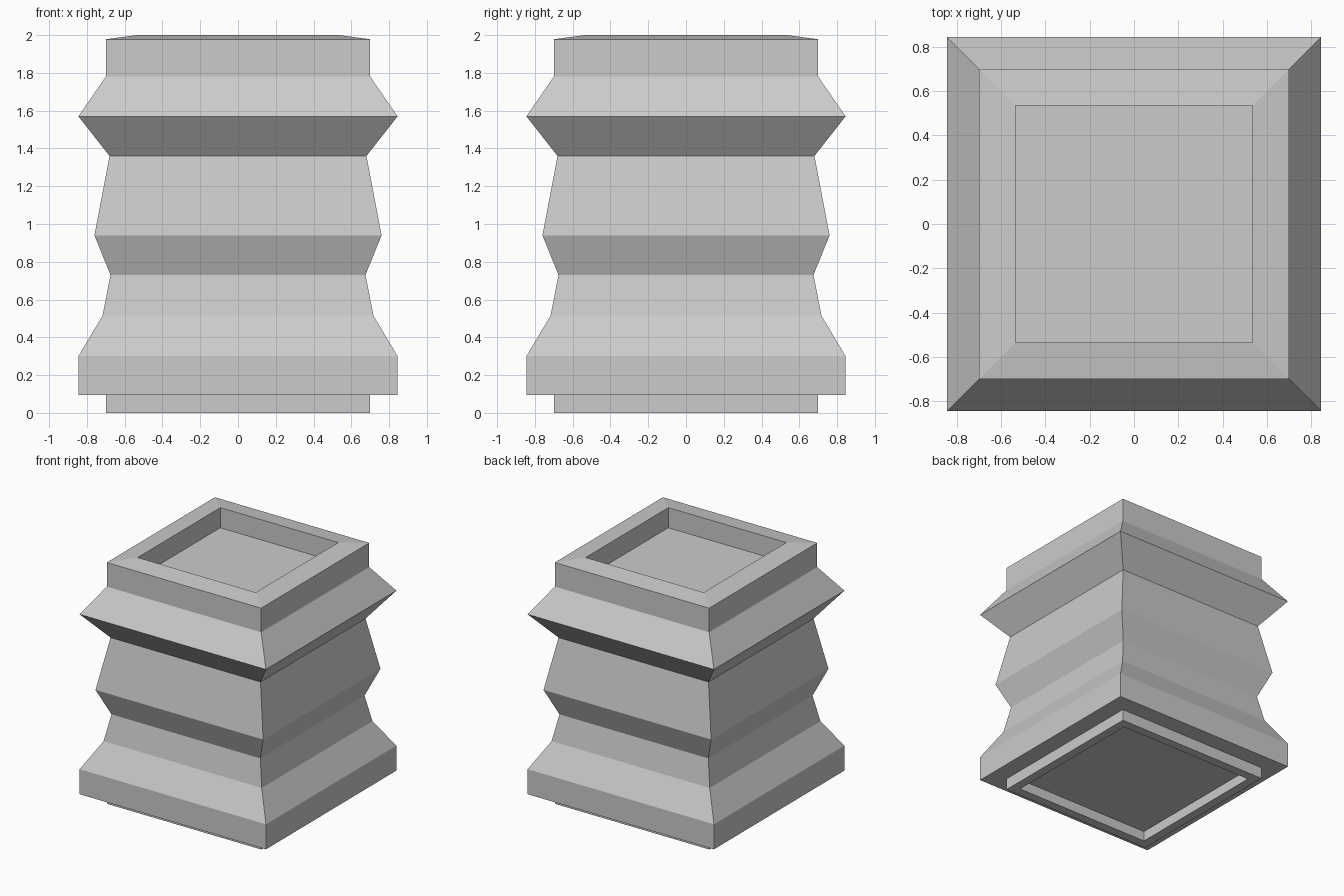
import bpy, bmesh

if "Cube" in bpy.data.objects:
    bpy.data.objects.remove(bpy.data.objects["Cube"])

# (half width, height) from the underside recess, up the outside, into the top recess
PROFILE = [
    (0.625, 0.083), (0.625, 0.0),              # underside recess
    (0.70, 0.0), (0.70, 0.095),                # foot
    (0.845, 0.095), (0.845, 0.30),             # base block
    (0.717, 0.515), (0.675, 0.73),             # flared lower body
    (0.76, 0.94), (0.68, 1.36),                # middle body
    (0.845, 1.57), (0.70, 1.78),               # upper ridge
    (0.70, 1.978), (0.535, 2.0),               # neck and sloping rim
    (0.535, 1.835),                            # top recess
]


def square_stack(name, profile):
    bm = bmesh.new()
    corners = [(-1, -1), (1, -1), (1, 1), (-1, 1)]
    rings = [[bm.verts.new((cx * h, cy * h, z)) for cx, cy in corners]
             for h, z in profile]
    for a, b in zip(rings, rings[1:]):
        for i in range(4):
            j = (i + 1) % 4
            bm.faces.new((a[i], a[j], b[j], b[i]))
    bm.faces.new(rings[0][::-1])
    bm.faces.new(rings[-1])
    bmesh.ops.recalc_face_normals(bm, faces=bm.faces)
    mesh = bpy.data.meshes.new(name)
    bm.to_mesh(mesh)
    bm.free()
    obj = bpy.data.objects.new(name, mesh)
    bpy.context.collection.objects.link(obj)
    return obj


# Square planter body
square_stack("square_planter", PROFILE)
